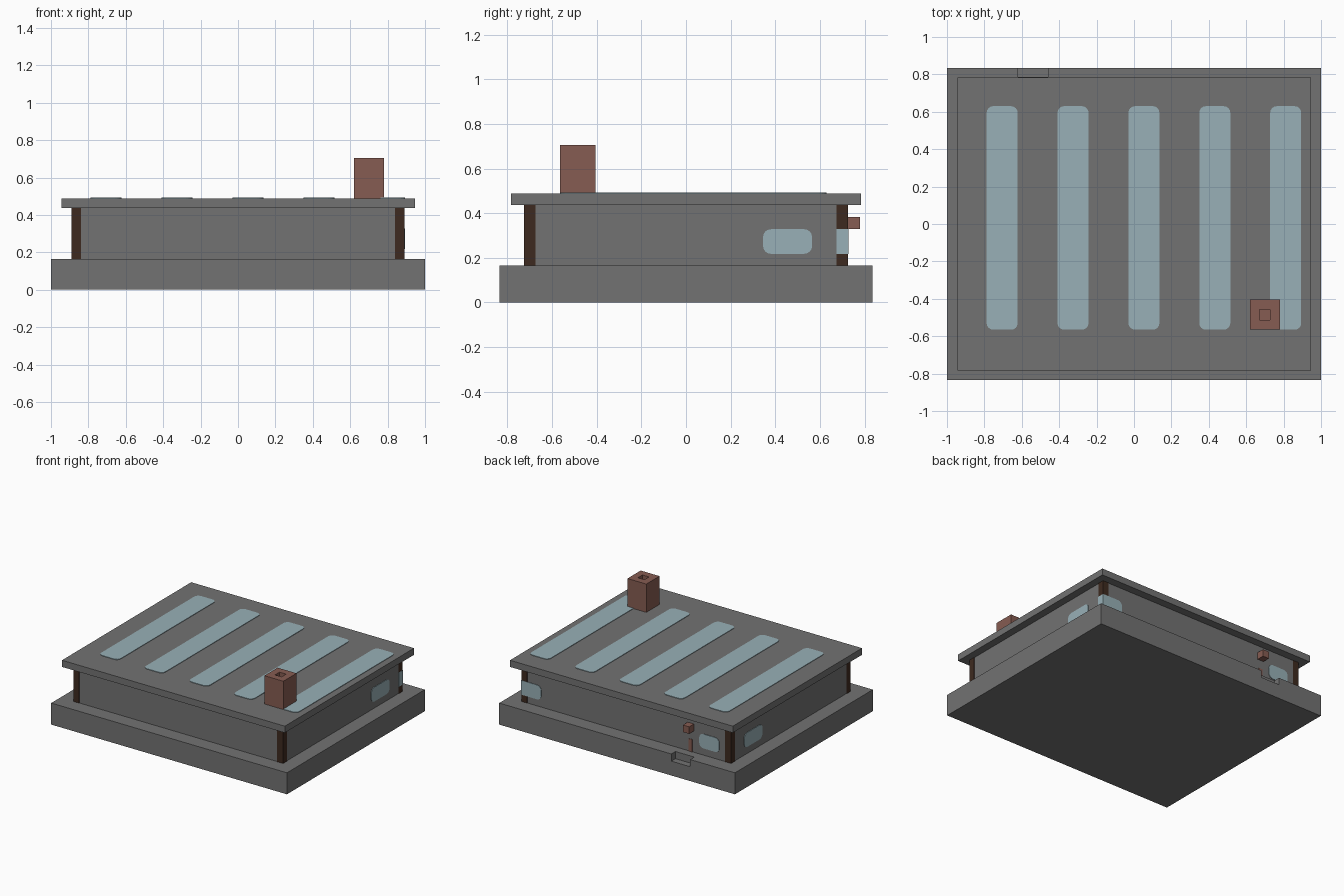
import bpy, bmesh, math
from mathutils import Matrix, Vector

if "Cube" in bpy.data.objects:
    bpy.data.objects.remove(bpy.data.objects["Cube"], do_unlink=True)


def material(name, rgb):
    m = bpy.data.materials.new(name)
    m.use_nodes = True
    color = (*rgb, 1.0)
    m.diffuse_color = color
    bsdf = next(n for n in m.node_tree.nodes if n.type == 'BSDF_PRINCIPLED')
    bsdf.inputs["Base Color"].default_value = color
    return m


GREY = material("concrete grey", (0.17, 0.17, 0.17))
BRICK = material("brick brown", (0.24, 0.107, 0.084))
WOOD = material("dark wood", (0.048, 0.023, 0.014))
GLASS = material("pale blue glass", (0.314, 0.434, 0.474))


def finish(name, bm, mat):
    bmesh.ops.recalc_face_normals(bm, faces=bm.faces)
    mesh = bpy.data.meshes.new(name)
    bm.to_mesh(mesh)
    bm.free()
    mesh.materials.append(mat)
    obj = bpy.data.objects.new(name, mesh)
    bpy.context.collection.objects.link(obj)
    return obj


def box(name, x, y, z, mat):
    """Box from (min, max) ranges."""
    lo, hi = Vector((x[0], y[0], z[0])), Vector((x[1], y[1], z[1]))
    bm = bmesh.new()
    bmesh.ops.create_cube(bm, size=1, matrix=Matrix.Translation((lo + hi) / 2)
                          @ Matrix.Diagonal((*(hi - lo), 1)))
    return finish(name, bm, mat)


def pane(name, u, v, radius, place, square_end=False, thick=0.004):
    """Rounded plate over ranges u and v; place maps (u, v, depth) to a point."""
    outline = []
    corners = ((u[1], v[1]), (u[0], v[1]), (u[0], v[0]), (u[1], v[0]))
    for i, (cu, cv) in enumerate(corners):
        if square_end and cu == u[1]:
            outline.append((cu, cv))
            continue
        cu += -radius if cu == u[1] else radius
        cv += -radius if cv == v[1] else radius
        for step in range(5):
            a = math.pi / 2 * (i + step / 4)
            outline.append((cu + radius * math.cos(a), cv + radius * math.sin(a)))
    bm = bmesh.new()
    rings = [[bm.verts.new(place(a, b, d)) for a, b in outline] for d in (0, thick)]
    bm.faces.new(rings[0])
    bm.faces.new(rings[1])
    for i in range(len(outline)):
        j = (i + 1) % len(outline)
        bm.faces.new((rings[0][i], rings[0][j], rings[1][j], rings[1][i]))
    return finish(name, bm, GLASS)


def cut(obj, cutter):
    mod = obj.modifiers.new("cut", 'BOOLEAN')
    mod.operation, mod.object = 'DIFFERENCE', cutter
    bpy.context.view_layer.update()
    graph = bpy.context.evaluated_depsgraph_get()
    mesh = bpy.data.meshes.new_from_object(obj.evaluated_get(graph))
    obj.modifiers.clear()
    obj.data = mesh
    bpy.data.objects.remove(cutter, do_unlink=True)


BASE_TOP, WALL_TOP, ROOF_TOP = 0.165, 0.437, 0.488
WX, WY, POST = 0.89, 0.725, 0.05

# Base slab with a notch in the back edge
base = box("base", (-1, 1), (-0.835, 0.835), (0, BASE_TOP), GREY)
cut(base, box("notch_cutter", (-0.62, -0.46), (0.785, 0.9), (0.11, 0.3), GREY))

# Walls and roof
box("walls", (-WX + 0.003, WX - 0.003), (-WY + 0.003, WY - 0.003),
    (BASE_TOP, WALL_TOP), GREY)
box("roof", (-0.945, 0.945), (-0.783, 0.783), (WALL_TOP, ROOF_TOP), GREY)

# Corner posts
for sx, side in ((1, "left"), (-1, "right")):
    for sy, end in ((1, "back"), (-1, "front")):
        box(f"{end}_{side}_post", sorted((sx * WX, sx * (WX - POST))),
            sorted((sy * WY, sy * (WY - POST))), (BASE_TOP, WALL_TOP), WOOD)

# Skylights
for i in range(5):
    x = -0.705 + 0.379 * i
    pane(f"skylight_{i + 1}", (x - 0.083, x + 0.083), (-0.565, 0.63), 0.035,
         lambda a, b, d: (a, b, ROOF_TOP + d))

# Wall windows; the back left one runs into the corner post
SILL = (0.218, 0.328)
for sx, side in ((1, "left"), (-1, "right")):
    pane(f"{side}_window", (0.345, 0.565), SILL, 0.035,
         lambda a, b, d: (sx * (WX - 0.003 + d), a, b))
pane("back_right_window", (-0.79, -0.62), SILL, 0.035,
     lambda a, b, d: (a, WY - 0.003 + d, b))
pane("back_left_window", (0.72, WX + 0.001), SILL, 0.035,
     lambda a, b, d: (a, WY - 0.001 + d, b), square_end=True)
box("corner_glass", (WX - 0.002, WX + 0.002), (WY - POST, WY + 0.002), SILL, GLASS)

# Chimney with a flue
chimney = box("chimney", (0.62, 0.78), (-0.565, -0.405), (ROOF_TOP, 0.705), BRICK)
cut(chimney, box("flue_cutter", (0.672, 0.728), (-0.513, -0.457), (0.6, 0.8), BRICK))

# Small block and strip on the back wall above the notch
box("wall_block", (-0.573, -0.52), (WY - 0.005, 0.78), (0.328, 0.382), BRICK)
box("wall_strip", (-0.56, -0.53), (WY - 0.005, WY + 0.001), (BASE_TOP, 0.26), BRICK)
